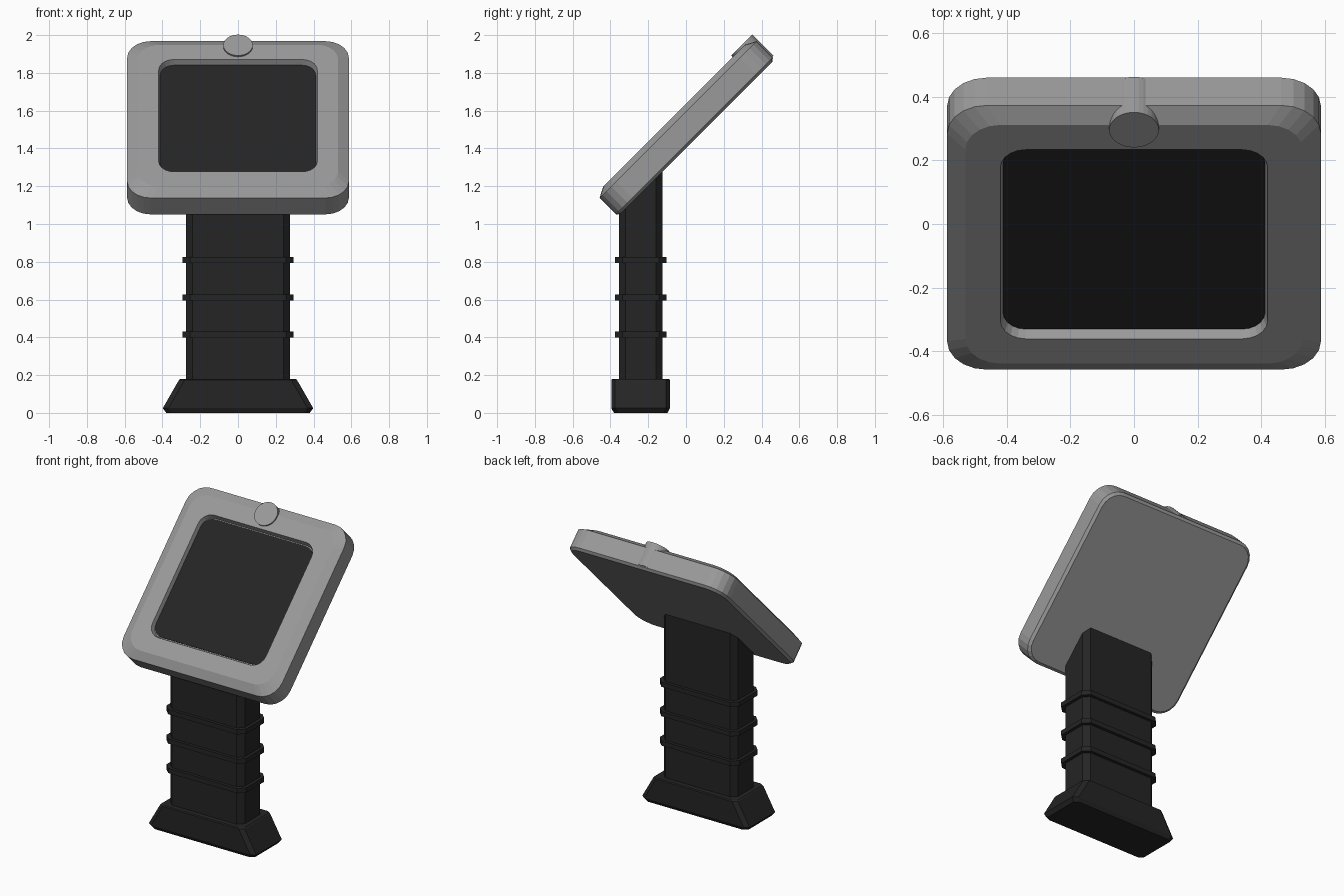
import bpy, bmesh, math
from mathutils import Matrix, Vector

if "Cube" in bpy.data.objects:
    bpy.data.objects.remove(bpy.data.objects["Cube"], do_unlink=True)


def material(name, value):
    mat = bpy.data.materials.new(name)
    mat.use_nodes = True
    color = (value, value, value, 1)
    mat.diffuse_color = color
    mat.node_tree.nodes["Principled BSDF"].inputs["Base Color"].default_value = color
    return mat


grey = material("grey plastic", 0.32)
black = material("black plastic", 0.018)


def ring(hx, hy, rx, ry, z, segs=1):
    """Rectangle outline with rounded (or, with one segment, chamfered) corners."""
    points = []
    for i, (sx, sy) in enumerate([(1, 1), (-1, 1), (-1, -1), (1, -1)]):
        for k in range(segs + 1):
            a = math.pi / 2 * (i + k / segs)
            points.append(Vector((sx * (hx - rx) + rx * math.cos(a),
                                  sy * (hy - ry) + ry * math.sin(a), z)))
    return points


def loft(name, rings, mat, matrix):
    """Skin a stack of outlines and cap both ends."""
    bm = bmesh.new()
    loops = [[bm.verts.new(p) for p in r] for r in rings]
    n = len(loops[0])
    for a, b in zip(loops, loops[1:]):
        for i in range(n):
            j = (i + 1) % n
            bm.faces.new((a[i], a[j], b[j], b[i]))
    bm.faces.new(loops[0][::-1])
    bm.faces.new(loops[-1])
    bm.transform(matrix)
    bmesh.ops.recalc_face_normals(bm, faces=bm.faces)
    mesh = bpy.data.meshes.new(name)
    bm.to_mesh(mesh)
    bm.free()
    mesh.materials.append(mat)
    obj = bpy.data.objects.new(name, mesh)
    bpy.context.collection.objects.link(obj)
    return obj


# Head: tilted back 45 degrees, local z pointing out of the screen
tilt = Matrix.Rotation(math.radians(45), 4, "X")
head = tilt @ Matrix.Translation((0, 1.068, 0))
housing = [(0.57, 0.11, 0.99), (0.587, 0.125, 1.005), (0.587, 0.125, 1.128),
           (0.53, 0.11, 1.158), (0.42, 0.08, 1.158), (0.41, 0.07, 1.125)]
loft("head_housing", [ring(h, h, r, r, z, 5) for h, r, z in housing], grey, head)
loft("screen", [ring(0.412, 0.404, 0.075, 0.075, z, 5) for z in (1.124, 1.131)], black, head)

# Round button through the top edge of the head
button = tilt @ Matrix.Translation((0, 1.586, 0))
loft("top_button", [ring(0.078, 0.078, 0.078, 0.078, z, 8) for z in (1.01, 1.168)], grey, button)

# Post, with its top cut along the tilted head
post = Matrix.Translation((0, -0.24, 0))
top = ring(0.275, 0.116, 0.035, 0.035, 0)
for p in top:
    p.z = p.y - 0.24 + 1.43
loft("post", [ring(0.275, 0.116, 0.035, 0.035, 0.15), top], black, post)

# Three raised bands around the post
for i in range(3):
    z = 0.415 + 0.197 * i
    loft(f"post_band_{i + 1}", [ring(0.295, 0.136, 0.04, 0.04, z + d) for d in (-0.016, 0.016)],
         black, post)

# Flared foot
foot = [(0.38, 0.142, 0), (0.398, 0.155, 0.025), (0.312, 0.155, 0.175), (0.305, 0.148, 0.18)]
loft("foot", [ring(hx, hy, 0.03, 0.02, z) for hx, hy, z in foot], black, post)
